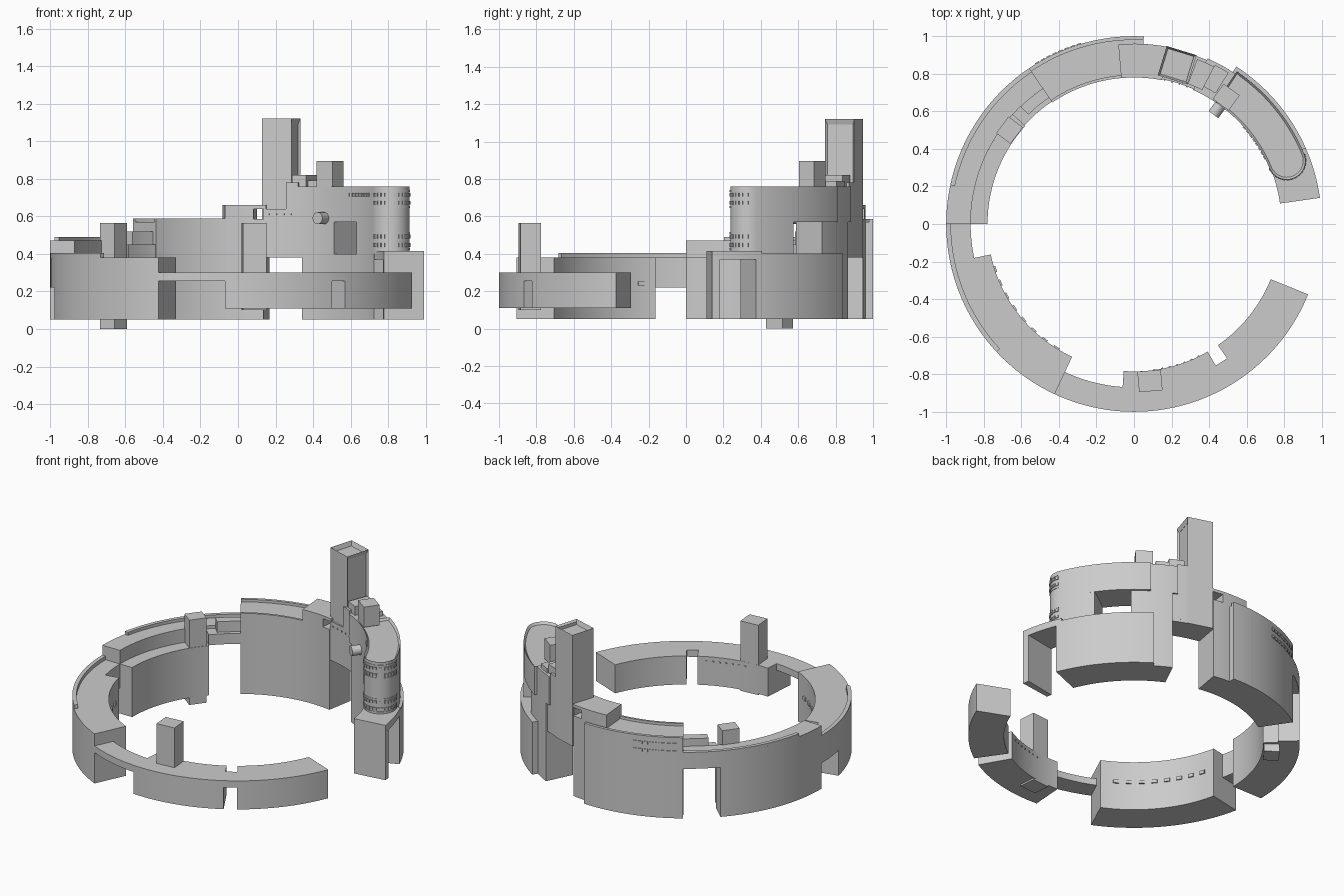
import bpy, bmesh
from math import cos, sin, radians, ceil

if "Cube" in bpy.data.objects:
    bpy.data.objects.remove(bpy.data.objects["Cube"])


def pol(r, a, c=(0, 0)):
    return (c[0] + r * cos(radians(a)), c[1] + r * sin(radians(a)))


def arc_pts(r, a0, a1, c=(0, 0), step=2.0):
    n = max(1, ceil(abs(a1 - a0) / step))
    return [pol(r, a0 + (a1 - a0) * i / n, c) for i in range(n + 1)]


def finish(name, bm):
    bmesh.ops.recalc_face_normals(bm, faces=bm.faces)
    me = bpy.data.meshes.new(name)
    bm.to_mesh(me)
    bm.free()
    ob = bpy.data.objects.new(name, me)
    bpy.context.collection.objects.link(ob)
    bpy.ops.object.select_all(action='DESELECT')
    ob.select_set(True)
    bpy.context.view_layer.objects.active = ob
    bpy.ops.object.shade_smooth_by_angle(angle=radians(25))
    return ob


def add_prism(bm, pts, z0, z1):
    lo = [bm.verts.new((x, y, z0)) for x, y in pts]
    hi = [bm.verts.new((x, y, z1)) for x, y in pts]
    n = len(pts)
    bm.faces.new(lo[::-1])
    top = bm.faces.new(hi)
    sides = [bm.faces.new((lo[i], lo[(i + 1) % n], hi[(i + 1) % n], hi[i])) for i in range(n)]
    return top, sides


def arc(name, a0, a1, r0, r1, z0, z1):
    bm = bmesh.new()
    add_prism(bm, arc_pts(r1, a0, a1) + arc_pts(r0, a1, a0), z0, z1)
    return finish(name, bm)


def rect(a, r, dr, dt, rot=None, c=(0, 0)):
    # rectangle at a polar position, turned to face the centre
    px, py = pol(r, a, c)
    rot = radians(a if rot is None else rot)
    return [(px + u * dr / 2 * cos(rot) - v * dt / 2 * sin(rot),
             py + u * dr / 2 * sin(rot) + v * dt / 2 * cos(rot))
            for u, v in ((-1, -1), (1, -1), (1, 1), (-1, 1))]


def box(name, a, r, dr, dt, z0, z1, rot=None):
    bm = bmesh.new()
    add_prism(bm, rect(a, r, dr, dt, rot), z0, z1)
    return finish(name, bm)


def windows(name, angles, r, zs, w, h, c=(0, 0), depth=0.01):
    bm = bmesh.new()
    for z in zs:
        for a in angles:
            add_prism(bm, rect(a, r, depth, w, None, c), z - h / 2, z + h / 2)
    return finish(name, bm)


def spread(a0, a1, n):
    return [a0 + (a1 - a0) * i / (n - 1) for i in range(n)]


# front wing: two blocks, a notch slab, a thin footbridge, small tower
arc("front_block_right", -55.3, -22, 0.785, 1, 0.11, 0.30)
arc("front_notch_slab", -60, -55.3, 0.87, 1, 0.255, 0.30)
arc("front_block_middle", -94, -60, 0.785, 1, 0.11, 0.30)
arc("front_footbridge", -115, -94, 0.87, 1, 0.255, 0.30)
box("small_tower", -84.2, 0.84, 0.11, 0.125, 0.10, 0.565, rot=-85)
windows("front_wing_windows", spread(-82, -64, 7), 0.785, [0.27], 0.01, 0.008)

# left front wing with parapet, inner window row and link
arc("left_front_block", 192, 245, 0.78, 1, 0.05, 0.38)
arc("left_link", 180, 192, 0.87, 1, 0.22, 0.38)
arc("left_front_parapet", 180, 223, 0.975, 1, 0.38, 0.405)
windows("left_front_windows", spread(198, 238, 8), 0.78, [0.24], 0.034, 0.022, depth=0.016)

# left back wing, stepped section
arc("left_back_inner_base", 138, 180, 0.78, 0.87, 0.05, 0.38)
arc("left_back_block", 137, 180, 0.87, 1, 0.05, 0.47)
arc("left_back_bridge", 124, 137, 0.87, 1, 0.38, 0.47)
arc("left_back_bridge_walk", 124, 138, 0.785, 0.87, 0.38, 0.45)
arc("left_back_bridge_cabin", 124, 134, 0.81, 0.87, 0.45, 0.52)
arc("left_back_parapet", 124, 168, 0.975, 1, 0.47, 0.49)
box("left_back_column", 143, 0.83, 0.095, 0.11, 0, 0.565)

# back hall with two parapets and outer windows
arc("back_hall", 95, 124, 0.78, 1, 0.05, 0.57)
arc("back_hall_outer_parapet", 87, 124, 0.98, 1, 0.57, 0.587)
arc("back_hall_inner_parapet", 95, 124, 0.78, 0.795, 0.57, 0.587)
arc("back_hall_tail_wall", 87, 95, 0.96, 1, 0.05, 0.57)
windows("back_hall_windows", spread(107, 121, 8), 1.0, [0.54, 0.49], 0.024, 0.02)

# block beside the tall tower, with a small passage under its roof
arc("tower_side_block", 80, 95, 0.78, 0.96, 0.05, 0.585)
arc("tower_side_upper", 84, 95, 0.78, 0.96, 0.585, 0.66)
arc("tower_side_roof", 79, 84, 0.78, 0.96, 0.64, 0.66)

# tall tower with hollow top and recessed side panel
bm = bmesh.new()
top, sides = add_prism(bm, rect(74.8, 0.876, 0.163, 0.166, 73), 0.38, 1.12)
bmesh.ops.recalc_face_normals(bm, faces=bm.faces)
bmesh.ops.inset_individual(bm, faces=[top], thickness=0.015)
bmesh.ops.translate(bm, verts=top.verts, vec=(0, 0, -0.03))
side = sides[0]
bmesh.ops.inset_individual(bm, faces=[side], thickness=0.014)
bmesh.ops.translate(bm, verts=side.verts, vec=side.normal * -0.012)
finish("tall_tower", bm)

# right wing base: end wall, slab over the gate, main base
arc("right_end_wall", 8, 10.5, 0.785, 1, 0.05, 0.37)
arc("right_gate_slab", 8, 24, 0.785, 1, 0.37, 0.415)
arc("right_base", 22, 57, 0.78, 1, 0.05, 0.40)
arc("right_base_back", 57, 64, 0.78, 0.965, 0.05, 0.40)

# right wing middle storey, leaving an opening right through the wall
C = pol(0.88, 22.5)


def round_end(a1, inset=0.0):
    # outline of a curved bar with a half-round end
    return (arc_pts(0.98 - inset, a1, 22.5) + arc_pts(0.1 - inset, 22.5, -157.5, C, 7.5)[1:-1]
            + arc_pts(0.78 + inset, 22.5, a1))


bm = bmesh.new()
add_prism(bm, round_end(36), 0.40, 0.57)
finish("right_middle_rounded", bm)
arc("right_middle_back", 49, 64, 0.78, 0.965, 0.40, 0.57)

# right wing upper storey with a sunken roof
bm = bmesh.new()
top, sides = add_prism(bm, round_end(56), 0.57, 0.76)
bmesh.ops.recalc_face_normals(bm, faces=bm.faces)
bmesh.ops.inset_individual(bm, faces=[top], thickness=0.012)
bmesh.ops.translate(bm, verts=top.verts, vec=(0, 0, -0.015))
finish("right_upper_rounded", bm)
arc("right_upper_back", 56, 66, 0.78, 0.965, 0.57, 0.76)
arc("tower_link", 64, 80, 0.785, 0.955, 0.38, 0.64)
arc("tower_link_step", 66, 71, 0.785, 0.955, 0.40, 0.78)

# rooftop cabins and stair steps
box("roof_cabin", 54, 0.835, 0.10, 0.105, 0.76, 0.895)
arc("roof_step_high", 63, 69, 0.80, 0.94, 0.76, 0.82)
arc("roof_step_low", 58, 63, 0.82, 0.95, 0.76, 0.79)

# raised bands and window rows on the rounded end
for i, z in enumerate((0.735, 0.65, 0.51, 0.425)):
    bm = bmesh.new()
    add_prism(bm, arc_pts(0.103, 22.5, -157.5, C, 7.5), z - 0.005, z + 0.005)
    finish(f"rounded_end_band_{i + 1}", bm)
windows("rounded_end_windows", spread(-150, 15, 14), 0.1, [0.715, 0.672, 0.492, 0.447], 0.016, 0.02, C)
windows("inner_wall_windows", spread(27, 41, 8), 0.78, [0.715], 0.018, 0.02)

# round spout on the inner wall
bm = bmesh.new()
bmesh.ops.create_cone(bm, cap_ends=True, segments=20, radius1=0.032, radius2=0.032, depth=0.09)
ob = finish("wall_spout", bm)
ob.rotation_euler = (0, radians(90), radians(54))
ob.location = (*pol(0.765, 54), 0.59)

# dotted lights along the inner wall by the tower
windows("inner_wall_lights", spread(60, 78, 7), 0.785, [0.61], 0.008, 0.008)
